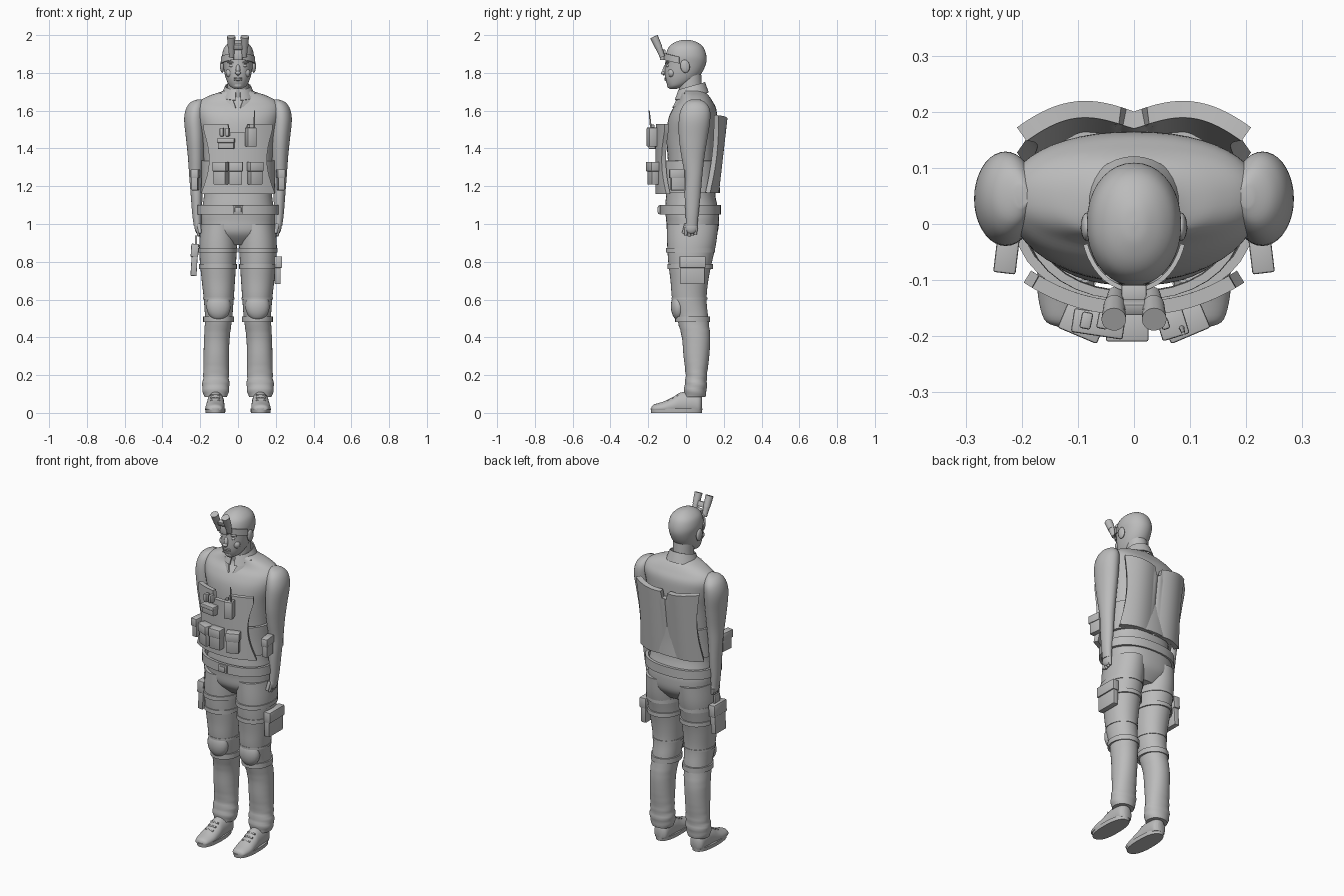
import bpy, bmesh, math
from mathutils import Vector, Matrix

if "Cube" in bpy.data.objects:
    bpy.data.objects.remove(bpy.data.objects["Cube"])

grey = bpy.data.materials.new("plain grey")
grey.use_nodes = True
colour = (0.5, 0.5, 0.5, 1)
grey.diffuse_color = colour
for node in grey.node_tree.nodes:
    if node.type == 'BSDF_PRINCIPLED':
        node.inputs["Base Color"].default_value = colour
parts = []
SIDES = (("left", 1), ("right", -1))


def finish(name, bm, thickness=0, bevel=0):
    bmesh.ops.recalc_face_normals(bm, faces=bm.faces)
    mesh = bpy.data.meshes.new(name)
    bm.to_mesh(mesh)
    bm.free()
    ob = bpy.data.objects.new(name, mesh)
    bpy.context.collection.objects.link(ob)
    mesh.materials.append(grey)
    if thickness:
        mod = ob.modifiers.new("thickness", 'SOLIDIFY')
        mod.thickness, mod.offset = thickness, 0
    if bevel:
        mod = ob.modifiers.new("bevel", 'BEVEL')
        mod.width, mod.segments = bevel, 2
    parts.append(ob)
    return ob


def spline(rows, steps=5):
    """Smooth curve through rows of numbers."""
    out = []
    for i in range(len(rows) - 1):
        a, b = rows[max(i - 1, 0)], rows[i]
        c, d = rows[i + 1], rows[min(i + 2, len(rows) - 1)]
        for k in range(steps):
            t = k / steps
            out.append([q + t / 2 * (r - p + t * (2 * p - 5 * q + 4 * r - s + t * (3 * (q - r) + s - p)))
                        for p, q, r, s in zip(a, b, c, d)])
    return out + [list(rows[-1])]


def loft(name, rings, side=1, power=2, axis='Z', caps=True, thickness=0, fold=None, n=36):
    """Rings of (position, centre, centre, radius, radius) along z or y."""
    bm = bmesh.new()
    loops = []
    for t, a, b, ra, rb in spline(rings):
        loop = []
        for k in range(n):
            ang = math.tau * k / n
            c, s = math.cos(ang), math.sin(ang)
            grow = fold(t, ang) if fold else 1
            u = a + ra * grow * math.copysign(abs(c) ** (2 / power), c)
            v = b + rb * grow * math.copysign(abs(s) ** (2 / power), s)
            co = (u * side, v, t) if axis == 'Z' else (u * side, t, max(v, 0.015))
            loop.append(bm.verts.new(co))
        loops.append(loop)
    for lo, hi in zip(loops, loops[1:]):
        for k in range(n):
            bm.faces.new((lo[k], lo[(k + 1) % n], hi[(k + 1) % n], hi[k]))
    if caps:
        bm.faces.new(loops[0])
        bm.faces.new(loops[-1])
    return finish(name, bm, thickness)


def band(name, z, height, cx, cy, rx, ry, side=1, power=2, thickness=0.012):
    return loft(name, [(z - height / 2, cx, cy, rx, ry), (z + height / 2, cx, cy, rx, ry)],
                side, power, caps=False, thickness=thickness)


def sheet(name, func, nu, nv, thickness):
    """Curved panel from a function of u and v in 0..1."""
    bm = bmesh.new()
    g = [[bm.verts.new(func(i / nu, j / nv)) for j in range(nv + 1)] for i in range(nu + 1)]
    for i in range(nu):
        for j in range(nv):
            bm.faces.new((g[i][j], g[i + 1][j], g[i + 1][j + 1], g[i][j + 1]))
    return finish(name, bm, thickness)


def box(name, loc, size, turn=0, tilt=0, roll=0, bevel=0.004):
    bm = bmesh.new()
    bmesh.ops.create_cube(bm, size=1)
    rot = Matrix.Rotation(turn, 4, 'Z') @ Matrix.Rotation(roll, 4, 'Y') @ Matrix.Rotation(tilt, 4, 'X')
    bm.transform(Matrix.Translation(loc) @ rot @ Matrix.Diagonal((*size, 1)))
    return finish(name, bm, bevel=bevel)


def ball(name, loc, size, tilt=0):
    bm = bmesh.new()
    bmesh.ops.create_uvsphere(bm, u_segments=20, v_segments=12, radius=1)
    bm.transform(Matrix.Translation(loc) @ Matrix.Rotation(tilt, 4, 'X') @ Matrix.Diagonal((*size, 1)))
    return finish(name, bm)


def tube(name, start, end, r1, r2):
    start, end = Vector(start), Vector(end)
    bm = bmesh.new()
    bmesh.ops.create_cone(bm, cap_ends=True, segments=20, radius1=r1, radius2=r2, depth=(end - start).length)
    turn = (end - start).to_track_quat('Z', 'Y').to_matrix().to_4x4()
    bm.transform(Matrix.Translation((start + end) / 2) @ turn)
    return finish(name, bm)


def pouch(name, loc, size, turn=0, roll=0):
    """Bevelled bag with an overhanging flap."""
    w, d, h = size
    box(name, loc, size, turn, 0, roll)
    spin = Matrix.Rotation(turn, 3, 'Z') @ Matrix.Rotation(roll, 3, 'Y')
    box(name + "_flap", Vector(loc) + spin @ Vector((0, -0.003, h * 0.3)),
        (w + 0.008, d + 0.008, h * 0.42), turn, 0, roll)


# Shirt and hips
loft("torso", [(.89, 0, .04, .09, .08), (.95, 0, .035, .18, .13), (1.02, 0, .035, .195, .14),
               (1.08, 0, .03, .19, .14), (1.16, 0, .025, .18, .13), (1.3, 0, .03, .18, .125),
               (1.45, 0, .03, .19, .133), (1.55, 0, .035, .215, .13), (1.61, 0, .045, .225, .115),
               (1.65, 0, .05, .205, .09), (1.68, 0, .045, .15, .075), (1.7, 0, .035, .09, .065),
               (1.715, 0, .03, .06, .055)], power=2.3, n=48)
loft("neck", [(1.64, 0, .035, .062, .062), (1.7, 0, .025, .056, .062), (1.8, 0, .02, .056, .06)])

# Collar with two front points
sheet("collar", lambda u, v: ((.066 + .022 * (1 - v)) * math.cos(math.pi * (1.9 * u - .45)),
                              .03 + (.068 + .02 * (1 - v)) * math.sin(math.pi * (1.9 * u - .45)),
                              1.675 + .055 * v + .02 * math.sin(math.pi * (1.9 * u - .45)) * 1), 32, 3, .006)
for label, s in SIDES:
    sheet(label + "_collar_point", lambda u, v: (s * (.012 + .07 * u + .012 * v), -.07 + .045 * u + .02 * v,
                                                 1.615 + .02 * u + .06 * v * (.6 + .4 * u)), 4, 4, .007)

# Head and face
loft("head", [(1.715, 0, -.07, .018, .018), (1.73, 0, -.052, .043, .044), (1.76, 0, -.03, .06, .078),
              (1.8, 0, -.014, .072, .098), (1.85, 0, -.002, .08, .108), (1.89, 0, 0, .084, .108),
              (1.93, 0, 0, .075, .095), (1.955, 0, 0, .054, .071), (1.971, 0, 0, .025, .035),
              (1.975, 0, 0, .004, .004)], power=2.1)
ball("nose", (0, -.112, 1.815), (.012, .012, .03), -.2)
ball("nose_tip", (0, -.121, 1.8), (.015, .012, .01))
for z in (1.764, 1.772):
    ball("lip", (0, -.106, z), (.024, .008, .006))
ball("chin", (0, -.083, 1.735), (.025, .018, .018))
for label, s in SIDES:
    ball(label + "_eye", (s * .032, -.096, 1.838), (.016, .009, .008))
    ball(label + "_brow", (s * .034, -.097, 1.856), (.024, .01, .006))
    ball(label + "_cheek", (s * .04, -.076, 1.8), (.025, .02, .025))
    ball(label + "_ear", (s * .084, -.005, 1.835), (.011, .025, .035), .15)

# Headband and raised goggles
sheet("headband", lambda u, v: (.091 * math.cos(math.pi * (1.1 + .8 * u)), .117 * math.sin(math.pi * (1.1 + .8 * u)),
                                1.85 + .035 * v + .02 * math.sin(math.pi * u)), 24, 2, .008)
box("goggle_mount", (0, -.123, 1.895), (.045, .03, .055))
box("goggle_bridge", (0, -.148, 1.94), (.07, .022, .03), tilt=.4)
for label, s in SIDES:
    tube(label + "_goggle_lower", (s * .033, -.125, 1.885), (s * .035, -.146, 1.94), .014, .018)
    tube(label + "_goggle_upper", (s * .035, -.144, 1.935), (s * .036, -.17, 1.992), .019, .022)


# Limbs
def trouser_fold(z, ang):
    bunch = math.exp(-((z - .17) / .08) ** 2) + .5 * math.exp(-((z - .45) / .06) ** 2)
    return 1 + .035 * bunch * math.sin(z * 130 + 2 * math.sin(ang))


for label, s in SIDES:
    loft(label + "_arm", [(.99, .214, .03, .02, .03), (1.05, .217, .032, .025, .034), (1.15, .219, .035, .031, .042),
                          (1.25, .222, .04, .036, .046), (1.35, .222, .037, .043, .06), (1.45, .225, .038, .05, .075),
                          (1.55, .23, .045, .055, .083), (1.61, .225, .05, .05, .075), (1.645, .215, .05, .035, .05),
                          (1.66, .2, .05, .012, .02)], s)
    ball(label + "_palm", (s * .213, .028, .985), (.017, .034, .037))
    for k in range(4):
        y = .002 + .017 * k
        tube(label + "_finger", (s * .214, y, .98), (s * .208, y - .003, .935 + .005 * abs(k - 1)), .01, .007)
    tube(label + "_thumb", (s * .208, .002, 1), (s * .2, -.014, .95), .011, .008)

    loft(label + "_leg", [(.085, .118, .048, .06, .055), (.13, .118, .05, .072, .06), (.2, .116, .055, .068, .057),
                          (.3, .115, .055, .067, .068), (.4, .112, .053, .068, .075), (.5, .103, .035, .072, .083),
                          (.6, .102, .018, .079, .091), (.7, .104, .018, .088, .1), (.8, .106, .022, .096, .116),
                          (.9, .105, .03, .1, .13), (1, .1, .035, .096, .136)], s, 2.1, fold=trouser_fold)
    # Knee pad and straps
    ball(label + "_knee_pad", (s * .103, -.04, .565), (.064, .04, .075))
    band(label + "_knee_strap", .495, .03, .103, .035, .075, .086, s)
    band(label + "_upper_knee_strap", .605, .012, .102, .018, .08, .092, s, thickness=.006)
    for z, grow in ((.775, 0), (.86, .003)):
        band(label + "_thigh_strap", z, .024, .106, .023, .096 + grow, .117 + 3 * grow, s, 2.1, .008)

    # Shoe with sole, heel and laces
    loft(label + "_shoe", [(-.183, .122, .018, .014, .012), (-.17, .122, .022, .038, .022),
                           (-.12, .122, .026, .05, .034), (-.07, .12, .035, .049, .048),
                           (-.03, .119, .045, .046, .062), (.03, .118, .05, .045, .065),
                           (.07, .118, .045, .04, .06), (.086, .118, .045, .02, .035)], s, axis='Y')
    loft(label + "_sole", [(0, .12, -.05, .052, .134), (.022, .12, -.05, .054, .137)], s, 2.4)
    for k in range(3):
        y, z = -.095 + .024 * k, .066 + .014 * k
        tube(label + "_lace", (s * .095, y, z), (s * .145, y, z), .005, .005)


# Armour vest
def front_panel(u, v):
    x = (u * 2 - 1) * (.19 - .035 * math.sin(math.pi * min(v * 1.1, 1)) - .015 * v)
    top = 1.53 - .045 * (abs(x) < .05)
    return x, -.15 + .05 * (abs(x) / .18) ** 2.2, 1.16 + (top - 1.16) * v


def back_panel(u, v):
    x = (u * 2 - 1) * (.2 - .02 * math.sin(math.pi * v))
    top = 1.565 - .04 * (abs(x) < .025) - .012 * math.cos(x * 14)
    hump = .185 + .022 * math.sin(math.pi * min(abs(x) / .2, 1)) - .025 * (abs(x) / .2) ** 3
    return x, hump - .045 * (1 - v), 1.165 + (top - 1.165) * v


sheet("front_vest", front_panel, 40, 12, .025)
sheet("back_vest", back_panel, 48, 12, .03)
loft("vest_side_wrap", [(1.165, 0, .022, .19, .15), (1.25, 0, .022, .187, .148), (1.335, 0, .022, .188, .15)],
     power=2.2, caps=False, thickness=.015)

# Belt and buckle
band("belt", 1.075, .052, 0, .022, .208, .154, power=2.3, thickness=.016)
box("belt_buckle", (0, -.141, 1.075), (.055, .015, .045))
box("belt_buckle_plate", (0, -.149, 1.075), (.035, .006, .028), bevel=.002)

# Vest pouches and radio
for name, x, y, turn in (("right", -.09, -.172, -.4), ("middle", -.012, -.18, 0), ("left", .09, -.172, .4)):
    pouch(name + "_ammo_pouch", (x, y, 1.268), (.068, .045, .12), turn)
pouch("chest_pouch", (-.063, -.175, 1.425), (.085, .035, .055), -.15)
for x in (-.085, -.055):
    box("chest_clip", (x, -.172, 1.487), (.02, .03, .045), -.2)
box("radio", (.068, -.178, 1.46), (.05, .05, .1), .3)
box("radio_knob", (.055, -.178, 1.517), (.015, .02, .018), .3)
tube("radio_antenna", (.085, -.185, 1.5), (.088, -.195, 1.6), .005, .003)

# Forearm and thigh pouches
for label, s in SIDES:
    pouch(label + "_side_pouch", (s * .226, -.045, 1.233), (.032, .072, .11), s * .12)
pouch("left_thigh_pouch", (.21, .035, .755), (.13, .032, .145), math.pi / 2)
box("right_thigh_holster", (-.231, .03, .805), (.032, .1, .16), roll=.06)
box("right_holster_flap", (-.229, .03, .86), (.04, .115, .07), roll=.06)
box("right_holster_hanger", (-.222, .03, .91), (.012, .05, .06))

# Apply modifiers and smooth everything
bpy.ops.object.select_all(action='DESELECT')
for ob in parts:
    ob.select_set(True)
bpy.context.view_layer.objects.active = parts[0]
bpy.ops.object.convert(target='MESH')
bpy.ops.object.shade_smooth_by_angle(angle=math.radians(40))
